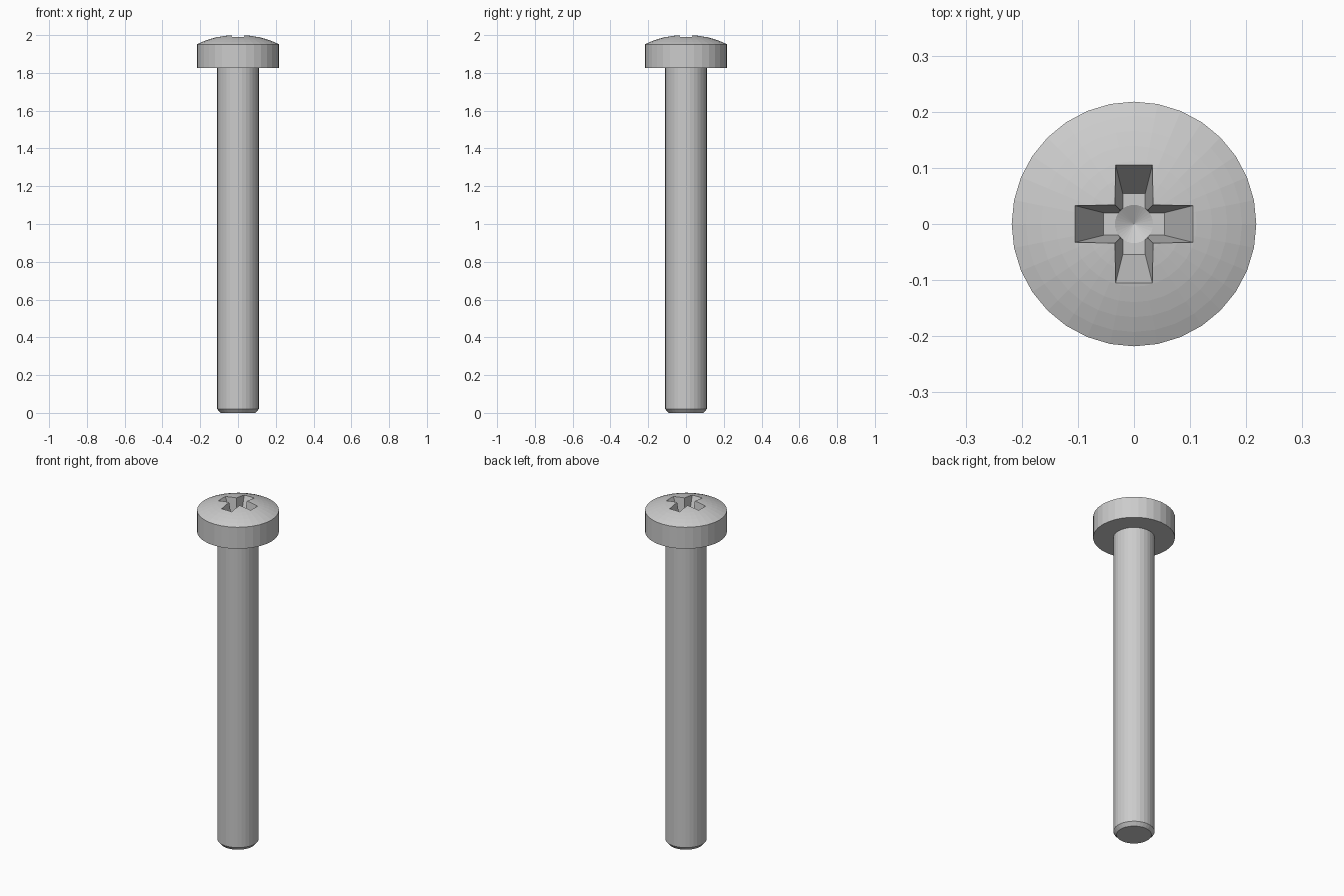
import bpy, bmesh, math
from mathutils import Vector

if "Cube" in bpy.data.objects:
    bpy.data.objects.remove(bpy.data.objects["Cube"])

SIDES = 32
FLOOR, APEX = 1.87, 2.002      # recess floor and dome apex heights


def finish(bm, name):
    bmesh.ops.remove_doubles(bm, verts=bm.verts, dist=1e-5)
    bmesh.ops.recalc_face_normals(bm, faces=bm.faces)
    mesh = bpy.data.meshes.new(name)
    bm.to_mesh(mesh)
    bm.free()
    obj = bpy.data.objects.new(name, mesh)
    bpy.context.collection.objects.link(obj)
    return obj


def lathe(name, profile):
    bm = bmesh.new()
    verts = [bm.verts.new((r, 0, z)) for r, z in profile]
    edges = [bm.edges.new(pair) for pair in zip(verts, verts[1:])]
    bmesh.ops.spin(bm, geom=verts + edges, cent=(0, 0, 0), axis=(0, 0, 1),
                   angle=math.tau, steps=SIDES)
    return finish(bm, name)


def tapered_arm(name, turned):
    # box narrowing towards the recess floor
    bm = bmesh.new()
    bmesh.ops.create_cube(bm, size=2)
    for v in bm.verts:
        top = v.co.z > 0
        x = v.co.x * (0.118 if top else 0.054)
        y = v.co.y * (0.036 if top else 0.020)
        z = 2.02 if top else FLOOR
        v.co = Vector((-y, x, z) if turned else (x, y, z))
    return finish(bm, name)


# Screw body: chamfered tip, shaft, cylindrical head and domed top
rim_r, rim_z = 0.218, 1.951
h = APEX - rim_z
R = (rim_r ** 2 + h ** 2) / (2 * h)
half = math.asin(rim_r / R)
dome = [(R * math.sin(half * i / 8), APEX - R + R * math.cos(half * i / 8))
        for i in range(8, -1, -1)]
dome[-1] = (0, APEX)
screw = lathe("screw", [(0, 0), (0.093, 0), (0.11, 0.02), (0.11, 1.825),
                        (rim_r, 1.825)] + dome)

# Cross recess cutters: two tapered arms and a pointed centre bore
cutters = [tapered_arm("recess_arm_x", False),
           tapered_arm("recess_arm_y", True),
           lathe("recess_centre", [(0, FLOOR - 0.018), (0.034, FLOOR),
                                   (0.037, 2.02), (0, 2.02)])]
bpy.context.view_layer.objects.active = screw
for c in cutters:
    mod = screw.modifiers.new(c.name, 'BOOLEAN')
    mod.operation = 'DIFFERENCE'
    mod.solver = 'EXACT'
    mod.object = c
    bpy.ops.object.modifier_apply(modifier=mod.name)
for c in cutters:
    bpy.data.objects.remove(c)
